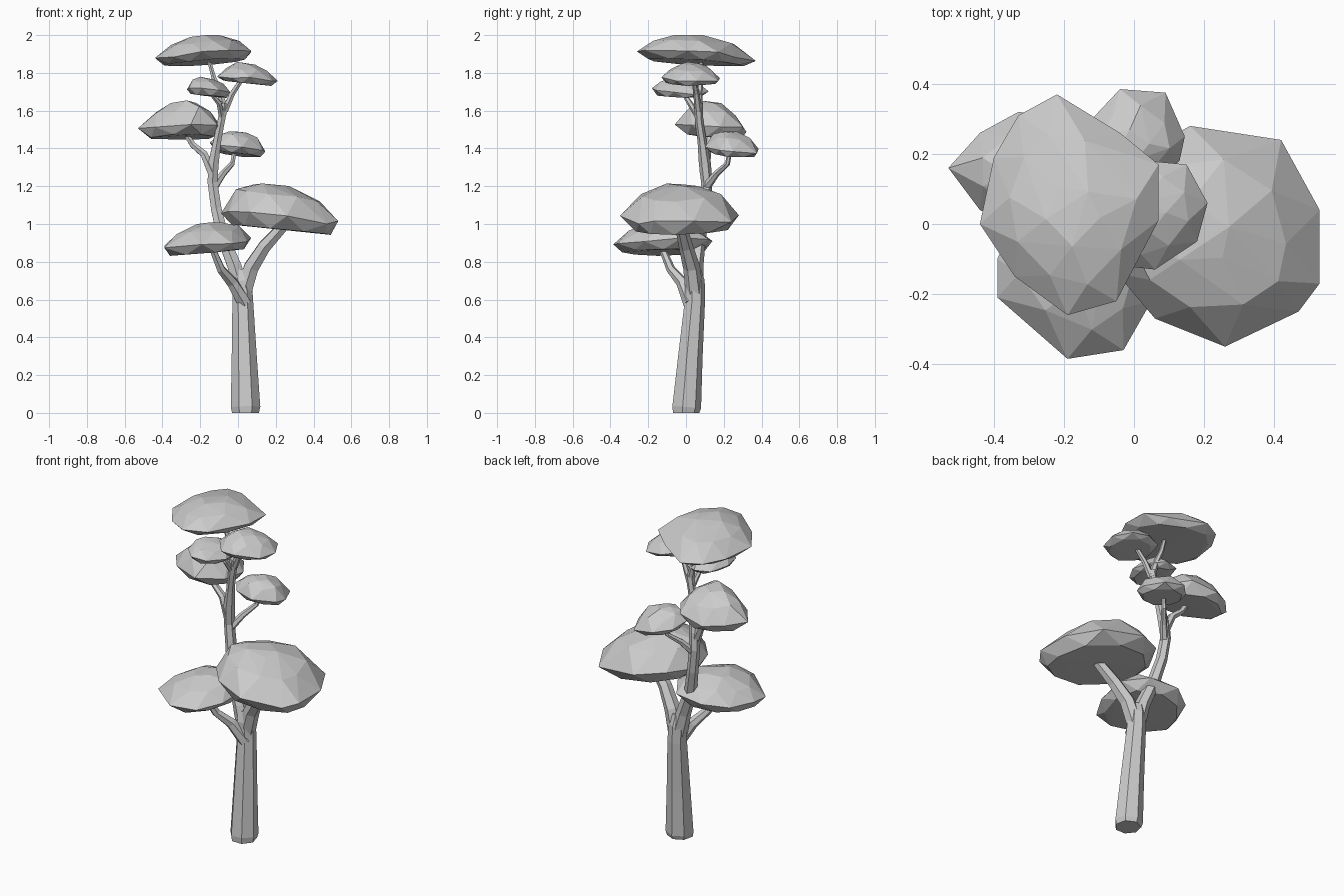
import bpy, bmesh, random
from mathutils import Vector

random.seed(4)


def finish(bm, name):
    bmesh.ops.recalc_face_normals(bm, faces=bm.faces)
    me = bpy.data.meshes.new(name)
    bm.to_mesh(me)
    bm.free()
    ob = bpy.data.objects.new(name, me)
    bpy.context.collection.objects.link(ob)
    return ob


def branch(name, path, sides=6):
    """Tapered faceted tube through (x, y, z, radius) points."""
    bm = bmesh.new()
    pts = [Vector(p[:3]) for p in path]
    rings = []
    for i, p in enumerate(path):
        d = pts[min(i + 1, len(pts) - 1)] - pts[max(i - 1, 0)]
        if i == 0 and p[2] < 0.05:
            d = Vector((0, 0, 1))
        q = Vector((0, 0, 1)).rotation_difference(d.normalized())
        ring = bmesh.ops.create_circle(bm, segments=sides, radius=p[3])["verts"]
        for v in ring:
            v.co = q @ v.co + pts[i]
        rings.append(ring)
    for a, b in zip(rings, rings[1:]):
        for k in range(sides):
            n = (k + 1) % sides
            bm.faces.new((a[k], a[n], b[n], b[k]))
    bm.faces.new(rings[0])
    bm.faces.new(rings[-1])
    return finish(bm, name)


def clump(name, outline, low, rim, shoulder, top, peak, tilt=(0, 0)):
    """Faceted leaf pad: hull of rings following the outline seen from above."""
    bm = bmesh.new()
    o = [Vector(p) for p in outline]
    c = Vector((sum(p.x for p in o), sum(p.y for p in o))) / len(o)
    peak = Vector(peak)
    mids = [(p + o[i - 1]) / 2 for i, p in enumerate(o)]
    levels = [([c.lerp(p, 0.87) for p in mids], low, 0.004),
              (o, rim, 0.012),
              ([peak.lerp(p, 0.74) for p in mids], shoulder, 0.012),
              ([peak.lerp(p, 0.3) for p in o[::2]], top, 0.006)]
    for ring, z, jitter in levels:
        for p in ring:
            t = tilt[0] * (p.x - c.x) + tilt[1] * (p.y - c.y)
            bm.verts.new((p.x, p.y, min(2, z + t + random.uniform(-jitter, jitter))))
    hull = bmesh.ops.convex_hull(bm, input=bm.verts)
    loose = [g for g in hull["geom_interior"] if isinstance(g, bmesh.types.BMVert)]
    bmesh.ops.delete(bm, geom=loose, context="VERTS")
    return finish(bm, name)


# Trunk and the leaning main stem
branch("trunk", [(.04, -.003, 0, .073), (.04, 0, .03, .08), (.033, .02, .3, .068),
                 (.025, .045, .6, .056), (.02, .045, .7, .054), (.015, .045, .76, .035)], 7)
branch("main_stem", [(.02, .045, .64, .05), (-.02, .05, .78, .042), (-.08, .07, .93, .036),
                     (-.115, .1, 1.08, .032), (-.135, .11, 1.22, .03), (-.13, .1, 1.32, .032),
                     (-.11, .085, 1.44, .024), (-.09, .07, 1.54, .022), (-.07, .065, 1.64, .024)])

# Side branches
branch("right_branch", [(.03, .045, .64, .048), (.07, .03, .77, .045),
                        (.14, 0, .88, .038), (.25, -.03, 1.0, .03)])
branch("lower_left_branch", [(.035, .025, .58, .04), (-.03, -.02, .69, .032),
                             (-.09, -.08, .76, .024), (-.14, -.13, .88, .018)])
branch("middle_left_branch", [(-.135, .1, 1.27, .028), (-.18, .11, 1.37, .022),
                              (-.24, .12, 1.42, .018), (-.29, .12, 1.5, .015)])
branch("small_right_branch", [(-.125, .11, 1.2, .024), (-.08, .16, 1.265, .018),
                              (-.03, .22, 1.32, .014), (-.015, .235, 1.4, .011)])
branch("inner_left_branch", [(-.085, .07, 1.56, .018), (-.1, .02, 1.64, .015),
                             (-.15, -.02, 1.7, .01)])
branch("upper_right_branch", [(-.07, .065, 1.6, .02), (-.03, .055, 1.69, .016),
                              (.03, .04, 1.78, .012)])
branch("top_branch", [(-.07, .065, 1.6, .022), (-.095, .07, 1.69, .018),
                      (-.13, .08, 1.78, .014), (-.16, .08, 1.89, .01)])

# Leaf clumps from top to bottom
clump("top_leaves", [(-.44, 0), (-.4, .19), (-.33, .31), (-.22, .37), (-.04, .26), (.07, .17),
                     (.07, .01), (-.05, -.22), (-.19, -.26), (-.34, -.15)],
      1.855, 1.89, 1.955, 1.992, (-.17, .02), (.06, -.05))
clump("upper_right_leaves", [(.21, .06), (.15, .17), (.04, .18), (-.09, .1), (-.11, -.02),
                             (-.03, -.12), (.06, -.13), (.18, -.05)],
      1.745, 1.775, 1.82, 1.85, (.04, .02), (-.1, 0))
clump("inner_left_leaves", [(-.27, -.02), (-.23, .09), (-.14, .12), (-.05, .06),
                            (-.04, -.06), (-.1, -.16), (-.19, -.18), (-.26, -.11)],
      1.68, 1.705, 1.745, 1.772, (-.17, -.03), (-.1, 0))
clump("middle_left_leaves", [(-.53, .16), (-.44, .26), (-.33, .32), (-.17, .3), (-.09, .18),
                             (-.11, .03), (-.25, -.06), (-.44, .04)],
      1.46, 1.515, 1.595, 1.64, (-.28, .13), (.02, -.1))
clump("small_right_leaves", [(-.04, .385), (.09, .375), (.145, .25), (.13, .18), (.02, .1),
                             (-.1, .13), (-.15, .2), (-.12, .3)],
      1.37, 1.405, 1.455, 1.488, (0, .22), (-.1, -.08))
clump("big_right_leaves", [(.16, .28), (.42, .24), (.53, .04), (.53, -.17), (.47, -.25),
                           (.26, -.35), (.06, -.27), (-.05, -.14), (-.09, .02), (0, .19)],
      .97, 1.035, 1.15, 1.2, (.16, -.03), (-.1, 0))
clump("lower_left_leaves", [(-.39, -.1), (-.39, -.21), (-.19, -.385), (-.03, -.36), (.05, -.22),
                            (.07, -.02), (-.02, .12), (-.2, .14), (-.33, .05)],
      .85, .9, .965, 1.005, (-.15, -.1), (.1, .02))
